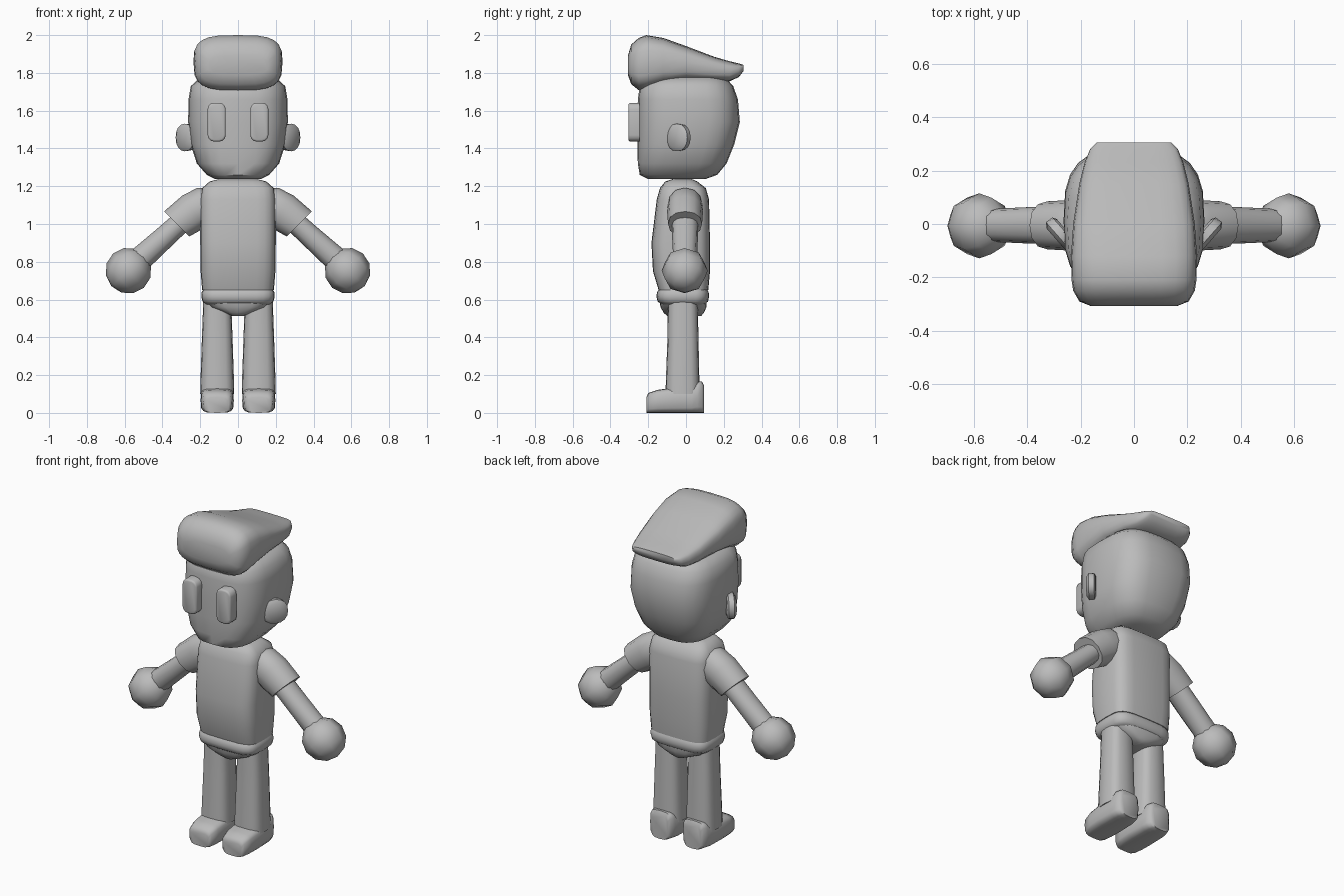
import bpy, bmesh, math
from mathutils import Vector, Matrix

if "Cube" in bpy.data.objects:
    bpy.data.objects.remove(bpy.data.objects["Cube"])

grey = bpy.data.materials.new("plain grey")
grey.diffuse_color = (0.5, 0.5, 0.5, 1)
grey.use_nodes = True
grey.node_tree.nodes["Principled BSDF"].inputs["Base Color"].default_value = grey.diffuse_color


def finish(name, bm, angle=50):
    bmesh.ops.recalc_face_normals(bm, faces=bm.faces)
    mesh = bpy.data.meshes.new(name)
    bm.to_mesh(mesh)
    bm.free()
    mesh.materials.append(grey)
    obj = bpy.data.objects.new(name, mesh)
    bpy.context.collection.objects.link(obj)
    bpy.ops.object.select_all(action="DESELECT")
    obj.select_set(True)
    bpy.context.view_layer.objects.active = obj
    bpy.ops.object.shade_smooth_by_angle(angle=math.radians(angle))
    return obj


def loft(name, rings, power=2.0, sides=16, angle=50):
    """Skin superellipse rings given as (centre, half axis u, half axis v)."""
    bm = bmesh.new()
    loops = []
    for c, u, v in rings:
        loop = []
        for i in range(sides):
            t = 2 * math.pi * i / sides
            a, b = math.cos(t), math.sin(t)
            a = math.copysign(abs(a) ** (2 / power), a)
            b = math.copysign(abs(b) ** (2 / power), b)
            loop.append(bm.verts.new(Vector(c) + a * Vector(u) + b * Vector(v)))
        loops.append(loop)
    for low, high in zip(loops, loops[1:]):
        for i in range(sides):
            j = (i + 1) % sides
            bm.faces.new((low[i], low[j], high[j], high[i]))
    bm.faces.new(loops[0])
    bm.faces.new(loops[-1])
    return finish(name, bm, angle)


def stack(name, rows, power, x=0, **kw):
    """Rows of (z, half width, y front, y back)."""
    return loft(name, [((x, (f + b) / 2, z), (w, 0, 0), (0, (b - f) / 2, 0))
                       for z, w, f, b in rows], power, **kw)


def slices(name, rows, power, x=0, **kw):
    """Rows of (y, half width, z low, z high)."""
    return loft(name, [((x, y, (lo + hi) / 2), (w, 0, 0), (0, 0, (hi - lo) / 2))
                       for y, w, lo, hi in rows], power, **kw)


def tube(name, rows, side, power=2.0, **kw):
    """Rows of (x, z, radius, depth, tilt of the ring in degrees)."""
    rings = []
    for x, z, r, d, tilt in rows:
        a = math.radians(tilt)
        rings.append(((side * x, -0.005, z), (side * r * math.sin(a), 0, r * math.cos(a)), (0, d, 0)))
    return loft(name, rings, power, **kw)


# Head
stack("head", [(1.237, 0.12, -0.20, 0.10), (1.26, 0.165, -0.245, 0.165),
               (1.32, 0.218, -0.255, 0.215), (1.42, 0.25, -0.258, 0.255),
               (1.54, 0.264, -0.258, 0.285), (1.66, 0.262, -0.255, 0.275),
               (1.73, 0.25, -0.245, 0.25), (1.775, 0.20, -0.2, 0.21)], 3.0, sides=24)

# Swept hair
slices("hair", [(-0.308, 0.16, 1.79, 1.89), (-0.29, 0.205, 1.74, 1.95),
                (-0.25, 0.228, 1.708, 1.985), (-0.21, 0.234, 1.708, 2.0),
                (-0.12, 0.236, 1.735, 1.985), (0.0, 0.228, 1.755, 1.942),
                (0.15, 0.205, 1.755, 1.885), (0.23, 0.185, 1.755, 1.862),
                (0.28, 0.165, 1.778, 1.85), (0.305, 0.14, 1.81, 1.842)], 3.4, sides=24)

# Torso, shirt hem and pelvis
stack("torso", [(1.238, 0.10, -0.07, 0.03), (1.225, 0.15, -0.11, 0.06),
                (1.19, 0.19, -0.138, 0.105), (1.13, 0.2, -0.155, 0.122),
                (0.9, 0.2, -0.183, 0.127), (0.75, 0.198, -0.175, 0.127),
                (0.65, 0.19, -0.145, 0.118)], 4.0, sides=24)
stack("shirt_hem", [(0.575, 0.172, -0.13, 0.1), (0.59, 0.188, -0.15, 0.117),
                    (0.615, 0.194, -0.157, 0.122), (0.64, 0.192, -0.153, 0.12),
                    (0.658, 0.18, -0.14, 0.108)], 4.0, sides=24)
stack("pelvis", [(0.513, 0.03, -0.1, 0.08), (0.53, 0.075, -0.118, 0.095),
                 (0.56, 0.15, -0.135, 0.108), (0.59, 0.18, -0.14, 0.11)], 3.5, sides=24)

for side, label in ((-1, "right"), (1, "left")):
    # Eye plate, a rounded block
    bm = bmesh.new()
    bmesh.ops.create_cube(bm, size=1, matrix=Matrix.Translation((side * 0.113, -0.275, 1.539))
                          @ Matrix.Diagonal((0.096, 0.06, 0.205, 1)))
    upright = [e for e in bm.edges if abs(e.verts[0].co.y - e.verts[1].co.y) > 0.01]
    bmesh.ops.bevel(bm, geom=upright, offset=0.034, segments=3, affect="EDGES", profile=0.5)
    front = [e for e in bm.edges if all(v.co.y < -0.3 for v in e.verts)]
    bmesh.ops.bevel(bm, geom=front, offset=0.01, segments=2, affect="EDGES", profile=0.5)
    finish(label + "_eye", bm)

    # Ear, a tilted flat disc
    out = Vector((side * 0.66, 0.75, 0))
    flat = Vector((side * 0.75, -0.66, 0))
    ear = Vector((side * 0.273, -0.04, 1.458))
    loft(label + "_ear", [(ear + flat * d, out * r, (0, 0, r)) for d, r in
                          ((-0.026, 0.055), (-0.018, 0.07), (0.012, 0.073), (0.026, 0.052))], 2.2)

    # Sleeve, forearm and hand
    tube(label + "_sleeve", [(0.12, 1.1, 0.09, 0.08, 10), (0.18, 1.095, 0.103, 0.092, 20),
                             (0.235, 1.065, 0.104, 0.095, 36), (0.325, 1.0, 0.094, 0.09, 45)],
         side, 2.2, sides=12)
    tube(label + "_forearm", [(0.29, 1.02, 0.056, 0.07, 42), (0.4, 0.92, 0.06, 0.068, 42),
                              (0.53, 0.803, 0.066, 0.062, 42)], side, 2.2, sides=12)
    bm = bmesh.new()
    bmesh.ops.create_uvsphere(bm, u_segments=8, v_segments=6, radius=0.122,
                              matrix=Matrix.Translation((side * 0.58, -0.007, 0.753))
                              @ Matrix.Rotation(side * math.radians(132), 4, "Y"))
    finish(label + "_hand", bm, 60)

    # Leg and shoe
    x = side * 0.11
    stack(label + "_leg", [(0.1, 0.09, -0.108, 0.072), (0.16, 0.089, -0.107, 0.071),
                           (0.4, 0.081, -0.098, 0.066), (0.59, 0.074, -0.096, 0.062)], 3.0, x)
    slices(label + "_shoe", [(-0.21, 0.06, 0, 0.082), (-0.2, 0.075, 0, 0.105),
                             (-0.15, 0.085, 0, 0.122), (-0.08, 0.088, 0, 0.132),
                             (0.03, 0.085, 0, 0.138), (0.06, 0.08, 0, 0.165),
                             (0.085, 0.07, 0, 0.165), (0.096, 0.055, 0, 0.145)], 4.0, x)
